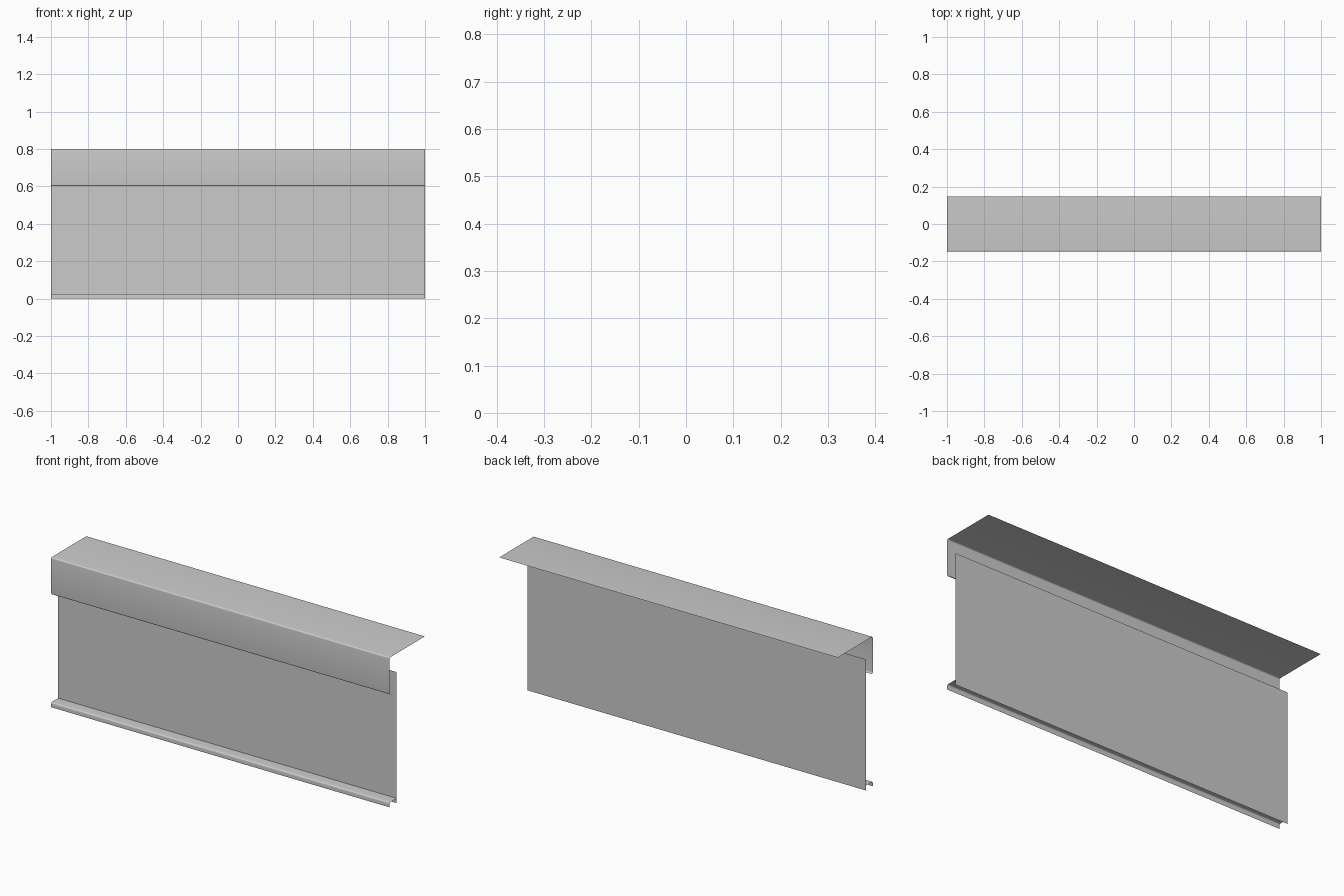
import bpy, bmesh, math
from mathutils import Vector

if "Cube" in bpy.data.objects:
    bpy.data.objects.remove(bpy.data.objects["Cube"])

HALF_LEN = 1.0


def rounded(points, radius, steps=4):
    """Replace interior corners of a (y, z) polyline with small curves."""
    pts = [Vector(p) for p in points]
    out = [pts[0]]
    for a, b, c in zip(pts, pts[1:], pts[2:]):
        r = min(radius, (a - b).length * 0.9, (c - b).length * 0.9)
        start = b + (a - b).normalized() * r
        end = b + (c - b).normalized() * r
        for i in range(steps + 1):
            t = i / steps
            out.append(start * (1 - t) ** 2 + b * 2 * t * (1 - t) + end * t ** 2)
    return out + [pts[-1]]


def sheet(name, profile):
    """Sweep an open (y, z) profile along x as a thin single-sided sheet."""
    bm = bmesh.new()
    rows = [[bm.verts.new((x, p[0], p[1])) for p in profile]
            for x in (-HALF_LEN, HALF_LEN)]
    for i in range(len(profile) - 1):
        bm.faces.new((rows[0][i], rows[0][i + 1], rows[1][i + 1], rows[1][i]))
    mesh = bpy.data.meshes.new(name)
    bm.to_mesh(mesh)
    bm.free()
    obj = bpy.data.objects.new(name, mesh)
    bpy.context.collection.objects.link(obj)
    bpy.ops.object.select_all(action='DESELECT')
    obj.select_set(True)
    bpy.context.view_layer.objects.active = obj
    bpy.ops.object.shade_smooth_by_angle(angle=math.radians(35))
    return obj


FRONT, BACK, WALL = -0.148, 0.148, -0.089

# Top cap: flat deck, folded front skirt and a tiny turned-in hem
sheet("top_cap", rounded([(FRONT + 0.008, 0.602), (FRONT, 0.602),
                          (FRONT, 0.8), (BACK, 0.8)], 0.008))

# Upright panel behind the skirt
sheet("upright_panel", [(WALL, 0.0), (WALL, 0.7)])

# Bottom ledge with a short drip lip
sheet("bottom_ledge", rounded([(FRONT, 0.0), (FRONT, 0.026),
                               (WALL, 0.026)], 0.008))
